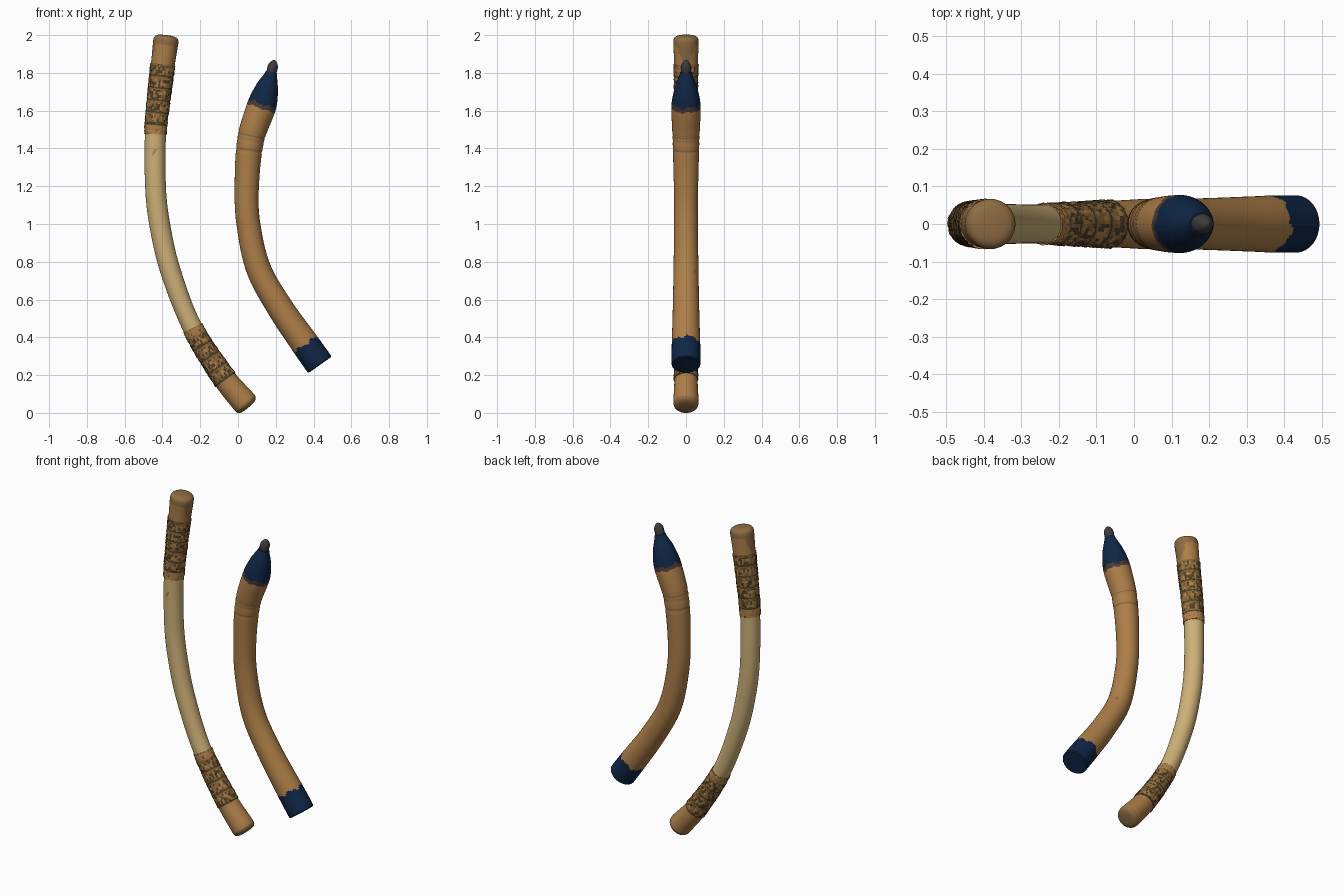
import bpy, bmesh, math, random
from mathutils import Vector

random.seed(4)
if "Cube" in bpy.data.objects:
    bpy.data.objects.remove(bpy.data.objects["Cube"], do_unlink=True)


def material(name, r, g, b):
    m = bpy.data.materials.new(name)
    m.use_nodes = True
    m.diffuse_color = (r, g, b, 1)
    m.node_tree.nodes["Principled BSDF"].inputs["Base Color"].default_value = (r, g, b, 1)
    return m


ivory = material("ivory", 0.62, 0.44, 0.19)
wood = material("warm wood", 0.42, 0.21, 0.065)
dull = material("dull wood", 0.27, 0.15, 0.055)
carved = material("carved bronze", 0.25, 0.135, 0.04)
groove = material("dark groove", 0.075, 0.048, 0.02)
navy = material("navy paint", 0.005, 0.02, 0.062)
plum = material("plum edge", 0.075, 0.045, 0.04)
slate = material("slate tip", 0.05, 0.042, 0.047)

# Centre lines, as (z, x, radius)
PALE = [(0.06, 0.03, 0.067), (0.18, -0.07, 0.061), (0.45, -0.24, 0.052),
        (0.76, -0.36, 0.054), (1.0, -0.415, 0.055), (1.185, -0.436, 0.055),
        (1.475, -0.437, 0.056), (1.66, -0.42, 0.059), (1.85, -0.397, 0.063),
        (1.96, -0.383, 0.067)]
BROWN = [(0.254, 0.434, 0.076), (0.363, 0.357, 0.075), (0.55, 0.227, 0.07),
         (0.76, 0.11, 0.066), (1.0, 0.055, 0.063), (1.185, 0.046, 0.064),
         (1.45, 0.068, 0.071), (1.63, 0.127, 0.076), (1.725, 0.155, 0.058),
         (1.80, 0.176, 0.03), (1.87, 0.187, 0.02)]


def at(path, z):
    """Smooth x and radius at height z (cubic Hermite)."""
    n = len(path)
    k = max(i for i in range(n - 1) if path[i][0] <= z or i == 0)

    def slope(i, c):
        a, b = path[max(i - 1, 0)], path[min(i + 1, n - 1)]
        return (b[c] - a[c]) / (b[0] - a[0])
    p, q = path[k], path[k + 1]
    h = q[0] - p[0]
    t = (z - p[0]) / h
    return [(2*t**3 - 3*t*t + 1) * p[c] + (t**3 - 2*t*t + t) * h * slope(k, c)
            + (3*t*t - 2*t**3) * q[c] + (t**3 - t*t) * h * slope(k + 1, c) for c in (1, 2)]


def frame(path, z):
    lo, hi = max(z - 0.01, path[0][0]), min(z + 0.01, path[-1][0])
    t = Vector((at(path, hi)[0] - at(path, lo)[0], 0, hi - lo)).normalized()
    return Vector((at(path, z)[0], 0, z)), t, Vector((t.z, 0, -t.x))


def span(path, z0, z1, count, extra=0.0):
    """Rings as (z, shift along the centre line, radius)."""
    zs = [z0 + (z1 - z0) * i / count for i in range(count + 1)]
    return [(z, 0, at(path, z)[1] + extra) for z in zs]


def tube(name, path, rings, mats, rule=None, sides=48, rough=0.0, ends=(False, False)):
    """Sweep rings along a centre line; rule(i, angle, height) picks the material."""
    bm = bmesh.new()
    loops = []
    for z, shift, r in rings:
        c, t, nrm = frame(path, z)
        loop = []
        for j in range(sides):
            a = math.tau * j / sides
            rr = r + random.uniform(-rough, rough)
            loop.append(bm.verts.new(c + t * shift + nrm * rr * math.cos(a)
                                     + Vector((0, rr * math.sin(a), 0))))
        loops.append(loop)
    for i in range(len(loops) - 1):
        for j in range(sides):
            k = (j + 1) % sides
            f = bm.faces.new((loops[i][j], loops[i][k], loops[i + 1][k], loops[i + 1][j]))
            if rule:
                h = (rings[i][0] + rings[i + 1][0] + rings[i][1] + rings[i + 1][1]) / 2
                f.material_index = rule(i, math.tau * (j + 0.5) / sides, h)
    if ends[0]:
        bm.faces.new(loops[0][::-1])
    if ends[1]:
        bm.faces.new(loops[-1])
    bmesh.ops.recalc_face_normals(bm, faces=bm.faces)
    me = bpy.data.meshes.new(name)
    bm.to_mesh(me)
    bm.free()
    ob = bpy.data.objects.new(name, me)
    bpy.context.collection.objects.link(ob)
    for m in mats:
        me.materials.append(m)
    bpy.ops.object.select_all(action='DESELECT')
    ob.select_set(True)
    bpy.context.view_layer.objects.active = ob
    bpy.ops.object.shade_smooth_by_angle(angle=math.radians(40))
    return ob


def round_cap(z, r, sign, steps=10):
    out = []
    for i in range(1, steps + 1):
        a = math.pi / 2 * min(i / steps, 0.999)
        out.append((z, sign * 0.6 * r * math.sin(a) ** 0.6, r * math.cos(a) ** 0.6))
    return out


def wobble(a):
    return 0.006 * math.sin(5 * a) + 0.004 * math.sin(11 * a + 1)


# Pale rod: shaft with a small worn mark on the front
tube("pale_shaft", PALE, span(PALE, 0.43, 1.49, 90), [ivory, wood],
     lambda i, a, h: int(abs(h - 1.38) < 0.02 and abs(a - 4.6 - (h - 1.38) * 6) < 0.12))

# Pale rod: rounded wooden ends
tube("upper_end", PALE, span(PALE, 1.83, 1.96, 12) + round_cap(1.96, 0.067, 1), [wood, dull],
     lambda i, a, h: int(h > 1.945 - 0.09 * max(0, math.cos(2 * a))), ends=(False, True))
tube("lower_end", PALE, round_cap(0.06, 0.067, -1)[::-1] + span(PALE, 0.06, 0.19, 8),
     [wood, dull], lambda i, a, h: int(h < 0.045), ends=(True, False))


# Pale rod: carved sleeves with rows of abstract marks between scored lines
def carving(rows, per_row, plain, sides):
    marks = {}

    def rule(i, a, h):
        i -= plain[0]
        if i < 0 or i >= rows * per_row:
            return 0
        row, k = divmod(i, per_row)
        if k == 0:
            return 2
        if k == per_row - 1:
            return 1
        key = (row, k // 2, int(a / math.tau * sides / 2))
        if key not in marks:
            marks[key] = random.choices((0, 1, 2), (3, 4, 4))[0]
        return marks[key]
    return rule


for name, z0, z1, rows, plain in (("upper_carving", 1.475, 1.845, 5, (6, 0)),
                                  ("lower_carving", 0.175, 0.45, 4, (0, 5))):
    count = rows * 8 + sum(plain)
    tube(name, PALE, span(PALE, z0, z1, count, 0.003), [wood, carved, groove],
         carving(rows, 8, plain, 72), sides=72, rough=0.0025, ends=(True, True))

# Brown rod: body with scored rings and a small knot
body = span(BROWN, 0.35, 1.62, 120)
body = [(z, s, r - 0.002 if any(abs(z - g) < 0.006 for g in (1.39, 1.44, 1.47)) else r)
        for z, s, r in body]
tube("brown_body", BROWN, body, [wood, dull],
     lambda i, a, h: int(any(abs(h - g) < 0.004 for g in (1.39, 1.44, 1.47))
                         or (abs(h - 0.73) < 0.012 and abs(a - 0.75) < 0.14)))

# Brown rod: painted foot with a flat end
foot = [(0.254, 0, 0.04), (0.254, 0, 0.071), (0.254, 0.005, 0.076)]
foot += span(BROWN, 0.27, 0.375, 26, 0.0005)
tube("navy_foot", BROWN, foot, [navy, wood],
     lambda i, a, h: int(h > 0.364 + wobble(a)), ends=(True, False))

# Brown rod: painted taper with a ragged plum lower edge
tube("navy_taper", BROWN, span(BROWN, 1.60, 1.805, 50, 0.0008), [navy, plum, wood],
     lambda i, a, h: 2 if h < 1.612 + wobble(a) * 0.5 else int(h < 1.635 + wobble(a)),
     ends=(False, True))

# Brown rod: bullet shaped tip
tip = [(1.79, d, r) for d, r in ((0, 0.024), (0.02, 0.027), (0.04, 0.028), (0.055, 0.025),
                                 (0.068, 0.018), (0.076, 0.01), (0.08, 0.002))]
tube("slate_tip", BROWN, tip, [slate], sides=32, ends=(True, True))
